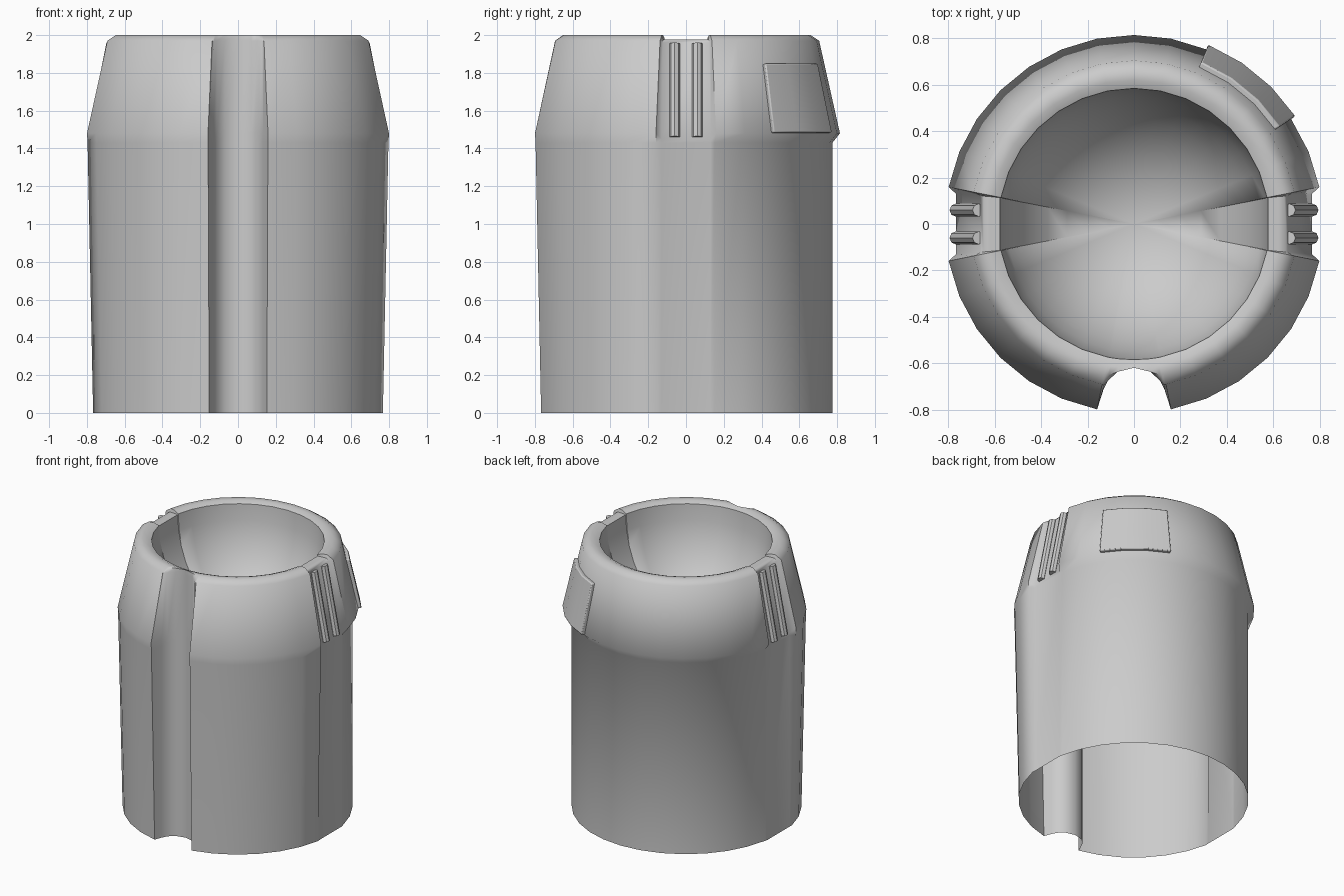
import bpy, bmesh
from math import sin, cos, pi, atan2, hypot, radians
from mathutils import Vector

if "Cube" in bpy.data.objects:
    bpy.data.objects.remove(bpy.data.objects["Cube"])

STEP = 2 * pi / 32
TOP = [(.815, 1.48), (.705, 1.97), (.66, 2), (.62, 2), (.585, 1.985)]
FRONT = [(.782, 0), (.812, 1.43)] + TOP
BACK = [(.775, 0), (.775, 1.43)] + TOP
# side notch floor as (x, half width, z)
NOTCH = [(.765, .13, 0), (.767, .13, 1.43), (.767, .13, 1.45), (.662, .122, 1.96),
         (.648, .12, 1.978), (.62, .118, 1.978), (.578, .113, 1.978)]
# front channel cross-section as (x, y)
CHANNEL = [(-.132, -.715), (-.112, -.675), (-.07, -.637), (0, -.62),
           (.07, -.637), (.112, -.675), (.132, -.715)]


def make(name, bm, angle):
    bmesh.ops.recalc_face_normals(bm, faces=bm.faces)
    me = bpy.data.meshes.new(name)
    bm.to_mesh(me)
    bm.free()
    ob = bpy.data.objects.new(name, me)
    bpy.context.collection.objects.link(ob)
    bpy.ops.object.select_all(action='DESELECT')
    ob.select_set(True)
    bpy.context.view_layer.objects.active = ob
    bpy.ops.object.shade_smooth_by_angle(angle=radians(angle))
    return ob


# Vertical columns of points around the shell
columns = []
for k in range(32):
    a = k * STEP
    if k in (0, 16):
        s = 1 if k == 0 else -1
        for side in (-s, s):
            columns.append([(s * x, side * y, z) for x, y, z in NOTCH])
    elif k == 24:
        for x, y in CHANNEL:
            r0, b = hypot(x, y), atan2(y, x)
            columns.append([(min(r0, r) * cos(b), min(r0, r) * sin(b), z) for r, z in FRONT])
    else:
        columns.append([(r * cos(a), r * sin(a), z) for r, z in (BACK if k < 16 else FRONT)])

# Rounded bowl continues each column inward
DEPTH = .66
for col in columns:
    x, y, z = col[-1]
    for i in range(1, 9):
        p = i * pi / 18
        col.append((x * cos(p), y * cos(p), 1.98 - DEPTH * sin(p)))

# Body shell, open at the bottom
bm = bmesh.new()
grid = [[bm.verts.new(p) for p in col] for col in columns]
pole = bm.verts.new((0, 0, 1.98 - DEPTH))
for i, c in enumerate(grid):
    d = grid[(i + 1) % len(grid)]
    for j in range(len(c) - 1):
        bm.faces.new((c[j], d[j], d[j + 1], c[j + 1]))
    bm.faces.new((c[-1], d[-1], pole))
bmesh.ops.remove_doubles(bm, verts=bm.verts, dist=.0002)
# make sure outward normals point outward
body = make("body_shell", bm, 57)
outer = max(body.data.polygons, key=lambda f: f.center.y)
if outer.normal.y < 0:
    body.data.flip_normals()

# Grip ribs in both side notches
for s, side in ((1, "right"), (-1, "left")):
    for y, pos in ((-.06, "front"), (.06, "back")):
        lo, hi = Vector((s * .768, y, 1.46)), Vector((s * .669, y, 1.955))
        bm = bmesh.new()
        bmesh.ops.create_cone(bm, cap_ends=True, segments=8, radius1=.028, radius2=.028,
                              depth=(hi - lo).length)
        rib = make(f"{side}_{pos}_rib", bm, 40)
        rib.location = (lo + hi) / 2
        rib.rotation_euler = (0, atan2(hi.x - lo.x, hi.z - lo.z), 0)

# Raised plate hugging the back right slope
bm = bmesh.new()
rows = []
for k in range(3, 7):
    a = k * STEP
    rows.append([bm.verts.new((r * cos(a), r * sin(a), z)) for r, z in
                 ((.805, 1.48), (.838, 1.485), (.757, 1.85), (.725, 1.845))])
for c, d in zip(rows, rows[1:]):
    for j in range(4):
        bm.faces.new((c[j], d[j], d[(j + 1) % 4], c[(j + 1) % 4]))
bm.faces.new(rows[0])
bm.faces.new(rows[-1])
plate = make("raised_plate", bm, 35)
bev = plate.modifiers.new("edge_bevel", 'BEVEL')
bev.width = .007
bev.segments = 2
bev.limit_method = 'ANGLE'
bev.angle_limit = radians(40)
